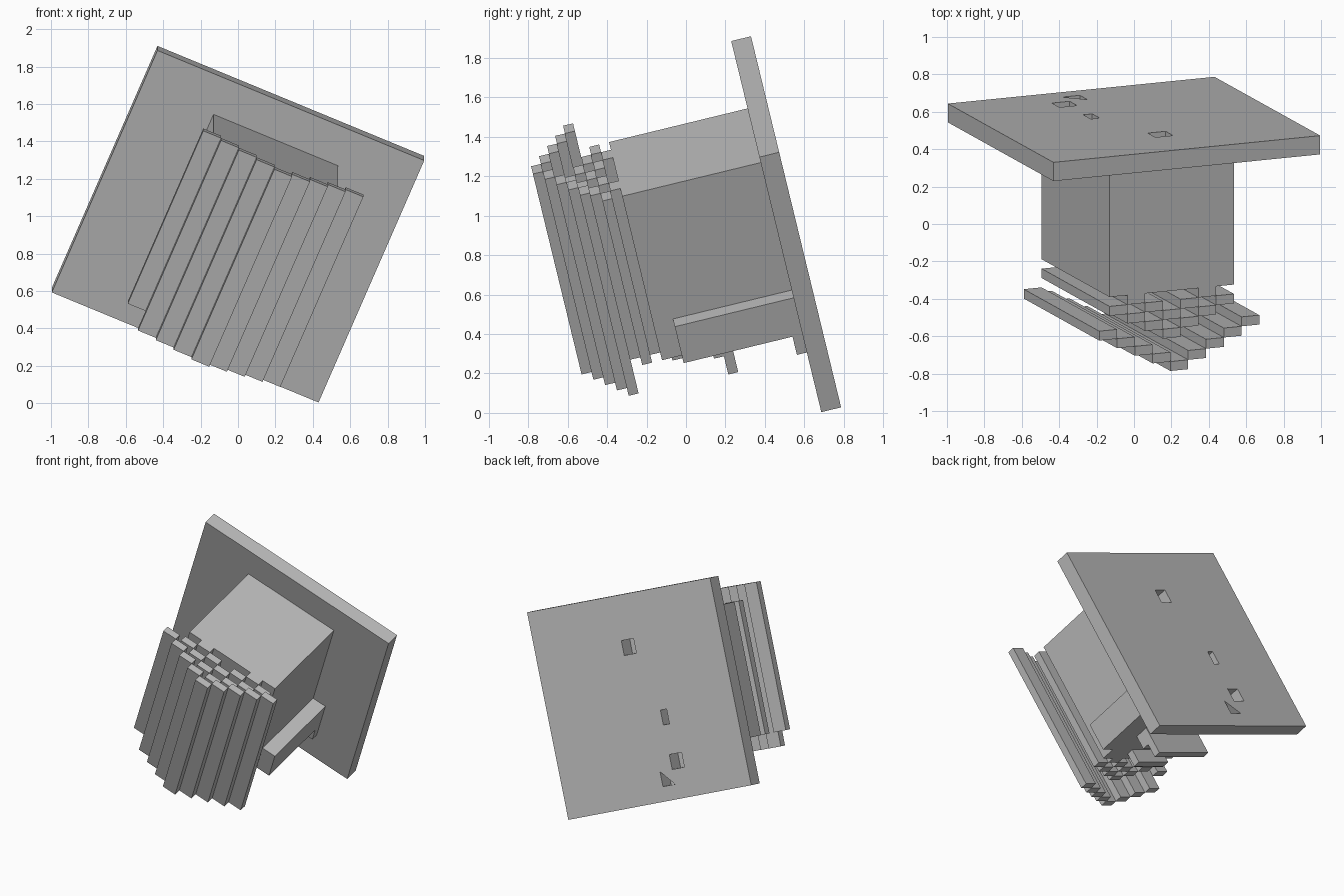
import bpy, bmesh, math
from mathutils import Matrix, Vector

if "Cube" in bpy.data.objects:
    bpy.data.objects.remove(bpy.data.objects["Cube"])

# Everything is laid out on a block grid, then tilted as one piece
UNIT = 0.1033
PLACE = (Matrix.Translation((0, 0.508, 0.957)) @ Matrix.Rotation(math.radians(13.65), 4, 'X')
         @ Matrix.Rotation(math.radians(23.0), 4, 'Y') @ Matrix.Scale(UNIT, 4))

grey = bpy.data.materials.new("plain grey")
grey.use_nodes = True
GREY = (0.5, 0.5, 0.5, 1)
grey.diffuse_color = GREY
grey.node_tree.nodes["Principled BSDF"].inputs["Base Color"].default_value = GREY


def prism(name, outline, front, back):
    """Extrude an (x, z) outline from depth front to depth back."""
    bm = bmesh.new()
    face = bm.faces.new([bm.verts.new((x, front, z)) for x, z in outline])
    side = bmesh.ops.extrude_face_region(bm, geom=[face])["geom"]
    moved = [g for g in side if isinstance(g, bmesh.types.BMVert)]
    bmesh.ops.translate(bm, verts=moved, vec=Vector((0, back - front, 0)))
    bmesh.ops.recalc_face_normals(bm, faces=bm.faces)
    bm.transform(PLACE)
    mesh = bpy.data.meshes.new(name)
    bm.to_mesh(mesh)
    bm.free()
    mesh.materials.append(grey)
    obj = bpy.data.objects.new(name, mesh)
    bpy.context.collection.objects.link(obj)
    return obj


def block(name, x0, x1, front, back, z0, z1):
    return prism(name, [(x0, z0), (x1, z0), (x1, z1), (x0, z1)], front, back)


# Back plate with small openings
plate = block("back_plate", -7.5, 7.5, -0.5, 0.5, -7, 7)
cutters = [
    block("upper_opening", -0.5, 0.5, -1, 1, 3, 4),
    block("middle_opening", -2, -1.5, -1, 1, -2, -1),
    block("lower_opening", -2.5, -1.5, -1, 1, -5, -4),
    prism("corner_opening", [(-0.5, -5), (-1.5, -6), (-0.5, -6)], -1, 1),
]
for cutter in cutters:
    cutter.hide_render = True
    cutter.hide_viewport = True
    cut = plate.modifiers.new(cutter.name, 'BOOLEAN')
    cut.operation = 'DIFFERENCE'
    cut.solver = 'EXACT'
    cut.object = cutter
bpy.context.view_layer.update()
cut_mesh = bpy.data.meshes.new_from_object(
    plate.evaluated_get(bpy.context.evaluated_depsgraph_get()))
plate.modifiers.clear()
plate.data = cut_mesh
for cutter in cutters:
    bpy.data.objects.remove(cutter)

# Main body and the ledge on its left side
block("body", -3.5, 3.5, -7.5, -0.5, -4, 5)
block("side_ledge", 3.5, 4.5, -6.5, -0.5, -4, -2)


# Curtains of upright slats, each stepping forward to the middle
def slat_row(name, reach, end_front, z0, z1):
    for i in range(-reach, reach + 1):
        front = end_front - 0.5 * (reach - abs(i))
        low = z0 + 1 if (reach == 4 and i == -reach) else z0
        block(f"{name}_{i + reach + 1}", i - 0.5, i + 0.5, front, front + 0.5, low, z1)


slat_row("inner_slat", 2, -8, -4, 5)
slat_row("middle_slat", 3, -8.5, -4, 5)
slat_row("outer_slat", 4, -9.5, -5, 6)

# Cross strips hanging below the body
block("front_strip", -1.5, 1.5, -7, -6.5, -5, -4)
block("centre_strip", -2.5, 2.5, -5, -4.5, -5, -4)
block("long_strip", -2.5, 2.5, -4.5, -4, -6, -4)
block("rear_strip", -3.5, 4.5, -1, -0.5, -5, -4)
